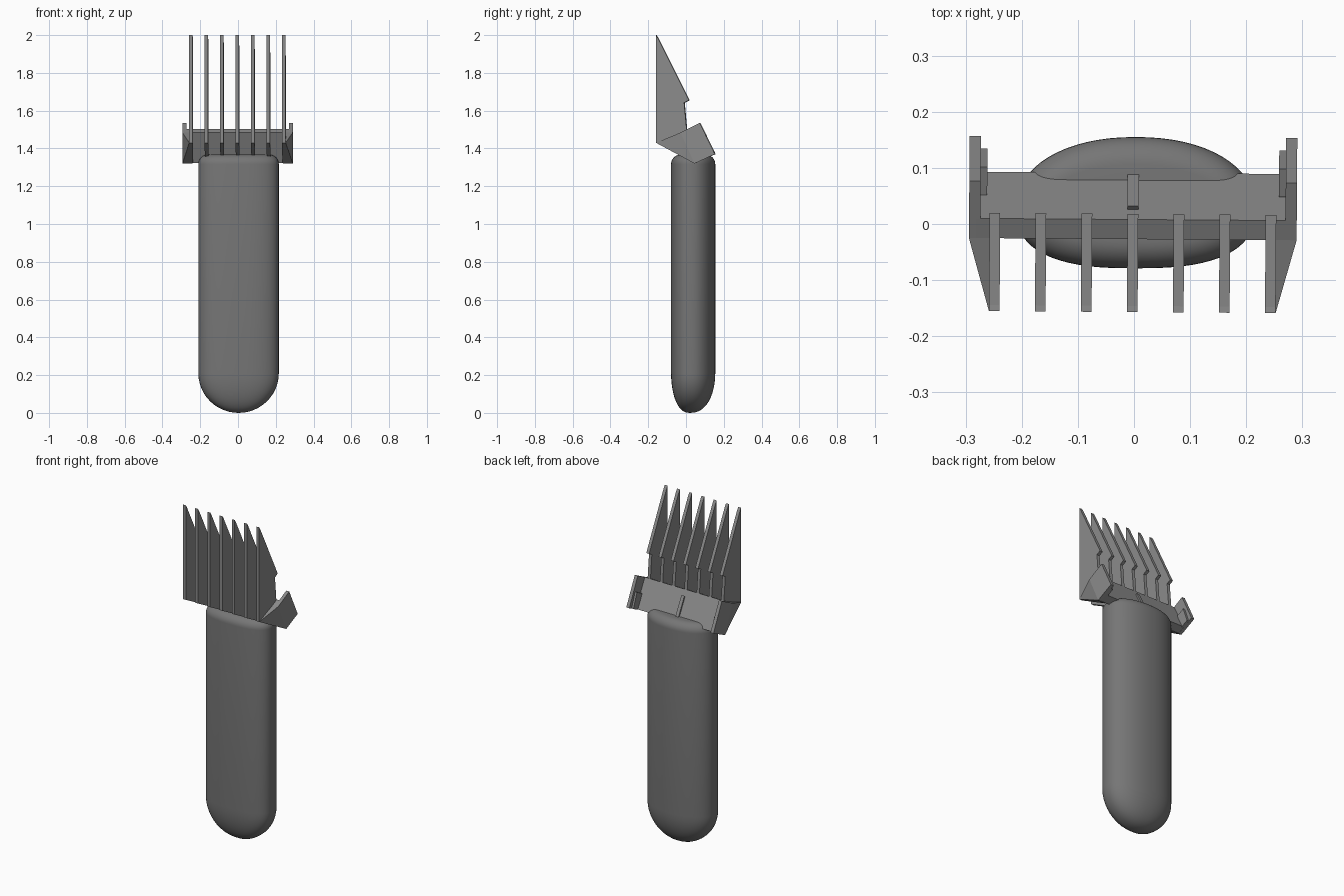
import bpy, bmesh, math
from mathutils import Matrix

if "Cube" in bpy.data.objects:
    bpy.data.objects.remove(bpy.data.objects["Cube"])

TURN = Matrix.Translation((-0.002, 0, 0)) @ Matrix.Rotation(math.radians(-0.4), 4, 'Z')


def grey(name, value):
    mat = bpy.data.materials.new(name)
    mat.diffuse_color = (value, value, value, 1)
    mat.use_nodes = True
    mat.node_tree.nodes["Principled BSDF"].inputs["Base Color"].default_value = mat.diffuse_color
    return mat


HANDLE_GREY = grey("handle_grey", 0.18)
COMB_GREY = grey("comb_grey", 0.26)


def make_object(name, bm, mat):
    bmesh.ops.recalc_face_normals(bm, faces=bm.faces[:])
    mesh = bpy.data.meshes.new(name)
    bm.to_mesh(mesh)
    bm.free()
    mesh.materials.append(mat)
    obj = bpy.data.objects.new(name, mesh)
    bpy.context.collection.objects.link(obj)
    return obj


def prism(name, profile, x0, x1):
    """Extrude a (y, z) profile from x0 to x1."""
    bm = bmesh.new()
    a = [bm.verts.new((x0, y, z)) for y, z in profile]
    b = [bm.verts.new((x1, y, z)) for y, z in profile]
    bm.faces.new(a)
    bm.faces.new(b[::-1])
    n = len(a)
    for i in range(n):
        bm.faces.new((a[i], b[i], b[(i + 1) % n], a[(i + 1) % n]))
    obj = make_object(name, bm, COMB_GREY)
    obj.matrix_world = TURN
    return obj


def hull(name, points):
    bm = bmesh.new()
    for p in points:
        bm.verts.new(p)
    bmesh.ops.convex_hull(bm, input=bm.verts[:])
    obj = make_object(name, bm, COMB_GREY)
    obj.matrix_world = TURN
    return obj


# Handle: stacked oval rings (blunter at the front), domed bottom, rounded top rim
RX, FRONT, BACK, TOP, DOME, RIM = 0.213, 0.107, 0.127, 1.367, 0.21, 0.05
CX, CY, N = 0.003, 0.028, 64


def oval_point(k, sx, sy, inset):
    t = 2 * math.pi * k / N
    c, s = math.cos(t), math.sin(t)
    power = 2 / (2.15 if s > 0 else 2.6)
    depth = (BACK if s > 0 else FRONT) * sy - inset
    x = math.copysign(abs(c) ** power, c) * (RX * sx - inset)
    y = math.copysign(abs(s) ** power, s) * depth
    return CX + x, CY - 0.008 * (1 - sy) + y


rings = []  # x scale, y scale, inset, z
for i in range(1, 13):
    a = math.pi / 2 * i / 12
    s = math.sin(a)
    rings.append((s, s ** 0.85, 0, DOME * (1 - math.cos(a))))
for i in range(9):
    a = math.pi / 2 * i / 8
    rings.append((1, 1, RIM * (1 - math.cos(a)), TOP - RIM + RIM * math.sin(a)))
bm = bmesh.new()
loops = [[bm.verts.new((*oval_point(k, sx, sy, inset), z)) for k in range(N)]
         for sx, sy, inset, z in rings]
for lo, hi in zip(loops, loops[1:]):
    for k in range(N):
        bm.faces.new((lo[k], lo[(k + 1) % N], hi[(k + 1) % N], hi[k]))
tip = bm.verts.new((CX, CY - 0.008, 0))
for k in range(N):
    bm.faces.new((tip, loops[0][(k + 1) % N], loops[0][k]))
bm.faces.new(loops[-1])
handle = make_object("handle", bm, HANDLE_GREY)
bpy.context.view_layer.objects.active = handle
handle.select_set(True)
bpy.ops.object.shade_smooth_by_angle(angle=math.radians(40))

# Tilted cross plate joining the teeth, with a centre rib behind
prism("cross_plate", [(-0.027, 1.484), (0.008, 1.502), (0.091, 1.342), (0.047, 1.322)], -0.28, 0.28)
prism("centre_rib", [(0.020, 1.46), (0.032, 1.474), (0.096, 1.352), (0.080, 1.335)], -0.01, 0.01)

# Comb teeth
tooth = [(-0.157, 2.0), (-0.146, 1.983), (0.018, 1.655), (-0.008, 1.642),
         (0.005, 1.50), (0.03, 1.40), (0.044, 1.322), (-0.157, 1.43)]
for i in range(7):
    x = (i - 3) * 0.082
    prism(f"tooth_{i + 1}", tooth, x - 0.0095, x + 0.0095)

# Side clips: outer wall, inner lip and a flare running onto the outer tooth
for side, s in (("left", -1), ("right", 1)):
    prism(f"{side}_clip_wall", [(-0.027, 1.484), (0.075, 1.535), (0.155, 1.37), (0.047, 1.32)],
          s * 0.272, s * 0.292)
    prism(f"{side}_clip_lip", [(0.05, 1.425), (0.10, 1.447), (0.133, 1.36), (0.085, 1.338)],
          s * 0.26, s * 0.275)
    hull(f"{side}_flare", [(s * x, y, z) for x, y, z in (
        (0.292, -0.027, 1.484), (0.292, 0.047, 1.32),
        (0.24, -0.027, 1.484), (0.24, 0.047, 1.32),
        (0.2555, -0.157, 1.43), (0.24, -0.157, 1.43))])
